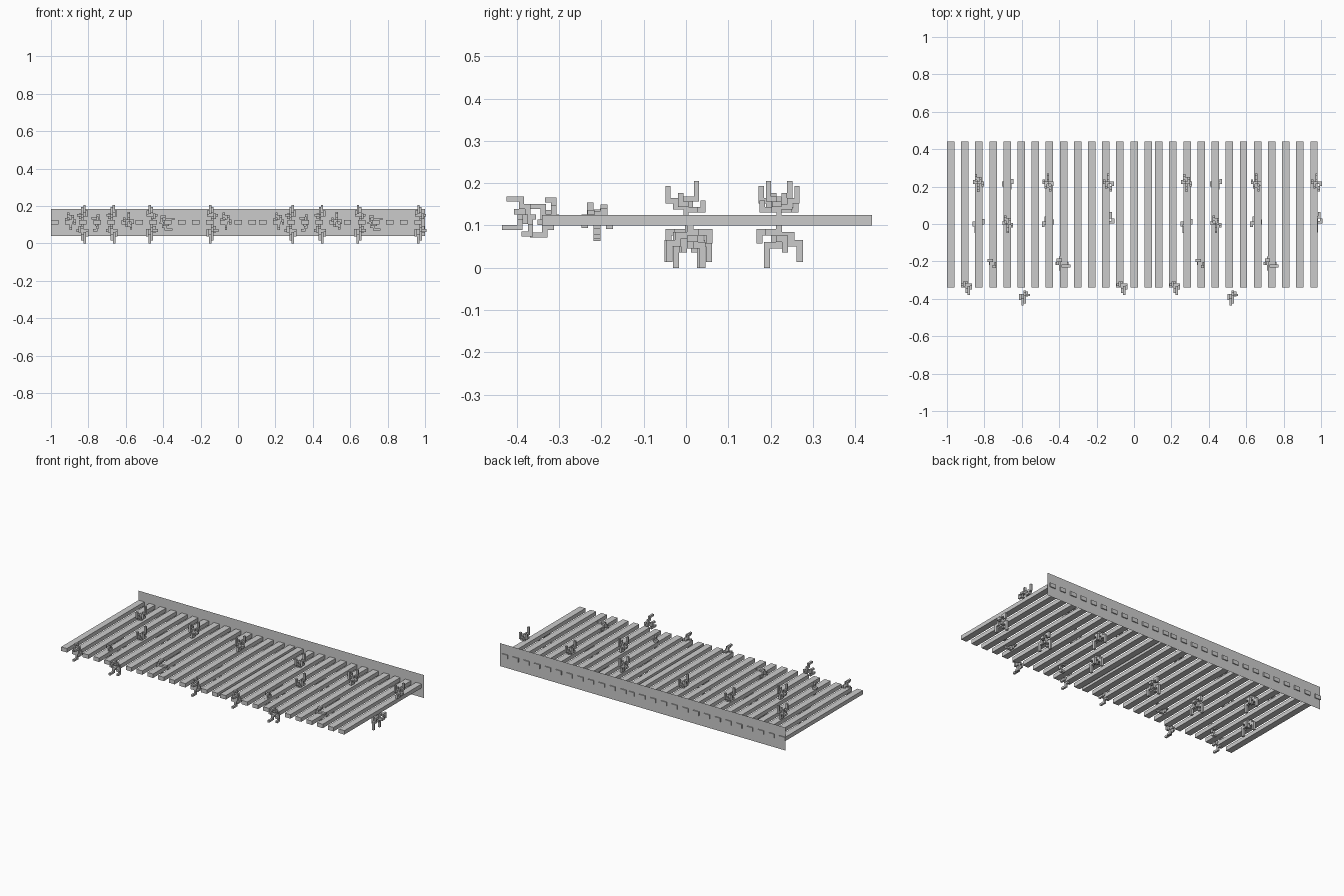
import bpy, bmesh
from mathutils import Matrix, Vector

if "Cube" in bpy.data.objects:
    bpy.data.objects.remove(bpy.data.objects["Cube"])

U = 0.0125      # thickness of one bracket bar
PERIOD = 1.113  # the layout repeats along x

# clip as bent square bars, in bar units, growing along local +z
CLIP = [
    [(0, 0, 0.5), (0, 0, 3)],
    [(0, 0, 1.5), (0, -2, 1.5), (0, -2, 2.7), (0, -3.4, 2.7), (0, -3.4, 5)],
    [(0, 0, 3), (0.9, 0, 3), (0.9, 2, 3), (0.9, 2, 5.9)],
    [(0, 0, 1), (0, 1.8, 1), (-1, 1.8, 1), (-1, 3.2, 1), (-1, 3.2, 2.2)],
    [(0, 0, 2), (1.8, 0, 2), (1.8, -1, 2), (1.8, -1, 3.6)],
    [(0, 0, 2), (-1.8, 0, 2), (-1.8, 0.8, 2)],
]


def add_box(bm, lo, hi):
    c, s = (lo + hi) / 2, hi - lo
    bmesh.ops.create_cube(bm, size=1, matrix=Matrix.Translation(c) @ Matrix.Diagonal((*s, 1)))


def finish(name, bm):
    me = bpy.data.meshes.new(name)
    bm.to_mesh(me)
    bm.free()
    ob = bpy.data.objects.new(name, me)
    bpy.context.collection.objects.link(ob)
    return ob


def clip(name, pos, axes, size=(1, 1, 1)):
    """axes: world directions of local x, y and z"""
    bm = bmesh.new()
    half = Vector((0.5, 0.5, 0.5))
    for path in CLIP:
        pts = [Vector(p) for p in path]
        for a, b in zip(pts, pts[1:]):
            lo = Vector(map(min, a, b)) - half
            hi = Vector(map(max, a, b)) + half
            add_box(bm, lo, hi)
    rot = Matrix(axes).transposed().to_4x4()
    bm.transform(Matrix.Translation(pos) @ rot @ Matrix.Diagonal((*[U * s for s in size], 1)))
    bmesh.ops.recalc_face_normals(bm, faces=bm.faces)
    finish(name, bm)


# slats
n = 0
for g in range(2):
    for i in range(15 if g == 0 else 12):
        x = -0.98 + g * PERIOD + i * 0.0754
        bm = bmesh.new()
        add_box(bm, Vector((x - 0.02, -0.34, 0.10)), Vector((x + 0.02, 0.44, 0.125)))
        finish(f"slat_{n:02d}", bm)
        n += 1

# thin back panel
bm = bmesh.new()
bm.faces.new([bm.verts.new(p) for p in
              [(1, 0.434, 0.04), (-1, 0.434, 0.04), (-1, 0.434, 0.185), (1, 0.434, 0.185)]])
finish("back_panel", bm)

X, Y, Z = Vector((1, 0, 0)), Vector((0, 1, 0)), Vector((0, 0, 1))
for g in range(2):
    o = g * PERIOD
    # clips on top and hanging below, in opposite rows
    for x, yt, yb, f in [(-0.832, 0.22, 0.005, 1), (-0.675, 0.0, 0.22, 1),
                         (-0.46, 0.22, 0.005, -1), (-0.137, 0.22, 0.01, -1)]:
        clip("top_clip", (x + o, yt, 0.125), (X * f, Y * f, Z))
        clip("lower_clip", (x + o, yb, 0.10), (X * f, -Y * f, -Z), (1.1, 1.15, 1.25))
    # clips at the slat front ends
    for x, y, f in [(-0.895, -0.30, 1), (-0.585, -0.355, -1), (-0.064, -0.30, 1)]:
        if x + o < 1:
            clip("front_clip", (x + o, y, 0.12), (X * f, Z * f, -Y), (1, 1, 1))
    # clips on the slat sides
    clip("side_clip", (-0.735 + o, -0.21, 0.11), (Y, Z, -X), (1.3, 0.95, 0.6))
    clip("side_clip", (-0.42 + o, -0.21, 0.11), (-Y, Z, X), (1.3, 0.85, 1))
